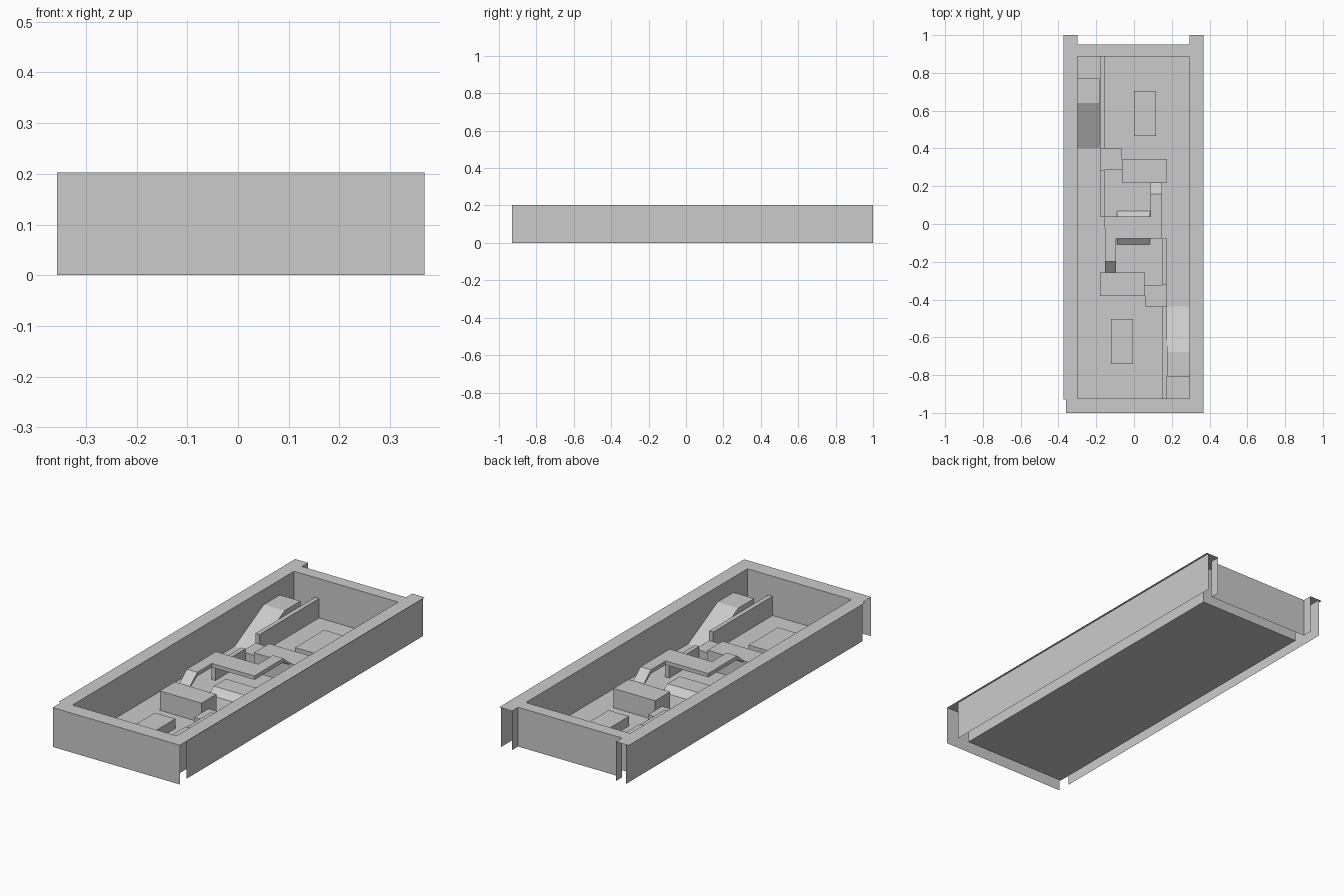
import bpy, bmesh
from mathutils import Matrix, Vector

old = bpy.data.objects.get("Cube")
if old:
    bpy.data.objects.remove(old, do_unlink=True)

grey = bpy.data.materials.new("plain grey")
grey.use_nodes = True
grey.diffuse_color = (0.6, 0.6, 0.6, 1)
bsdf = next(n for n in grey.node_tree.nodes if n.type == 'BSDF_PRINCIPLED')
bsdf.inputs["Base Color"].default_value = (0.6, 0.6, 0.6, 1)

# Half-turn about the middle of the arena floor
HALF_TURN = (Matrix.Translation((-0.003, -0.019, 0)) @ Matrix.Rotation(3.14159265, 4, 'Z')
             @ Matrix.Translation((0.003, 0.019, 0)))


def finish(name, bm):
    mesh = bpy.data.meshes.new(name)
    bm.to_mesh(mesh)
    bm.free()
    mesh.materials.append(grey)
    bpy.context.collection.objects.link(bpy.data.objects.new(name, mesh))


def panel(name, lo, hi, facing):
    """Flat rectangle between two corners that share one coordinate."""
    axis = next(i for i in range(3) if lo[i] == hi[i])
    a, b = [i for i in range(3) if i != axis]
    bm = bmesh.new()
    verts = []
    for s, t in ((0, 0), (1, 0), (1, 1), (0, 1)):
        p = list(lo)
        p[a] = (lo, hi)[s][a]
        p[b] = (lo, hi)[t][b]
        verts.append(bm.verts.new(p))
    face = bm.faces.new(verts)
    face.normal_update()
    if face.normal.dot(Vector(facing)) < 0:
        face.normal_flip()
    finish(name, bm)


def prism(name, x0, x1, profile):
    """Side profile in (y, z) extruded along x, built twice by the half-turn."""
    for side in ("north", "south"):
        bm = bmesh.new()
        face = bm.faces.new([bm.verts.new((x0, y, z)) for y, z in profile])
        ext = bmesh.ops.extrude_face_region(bm, geom=[face])["geom"]
        moved = [v for v in ext if isinstance(v, bmesh.types.BMVert)]
        bmesh.ops.translate(bm, verts=moved, vec=(x1 - x0, 0, 0))
        bmesh.ops.recalc_face_normals(bm, faces=bm.faces)
        # open underside where the part rests on the floor
        under = [f for f in bm.faces if all(v.co.z < 0.001 for v in f.verts)]
        bmesh.ops.delete(bm, geom=under, context='FACES_ONLY')
        if side == "south":
            bm.transform(HALF_TURN)
        finish(side + "_" + name, bm)


def block(name, x0, x1, y0, y1, top, base=0.0):
    prism(name, x0, x1, [(y0, base), (y1, base), (y1, top), (y0, top)])


# Shell dimensions
L, R = -0.30, 0.295           # inner side walls
F, B = -0.923, 0.886          # inner end walls
OL, OR = -0.357, 0.357        # outer side walls
H, LIP = 0.203, 0.182

# Floor and walls, left open underneath
panel("floor", (L, F, 0), (R, B, 0), (0, 0, 1))
panel("outer_wall_west", (OL, -0.93, 0), (OL, 1, H), (-1, 0, 0))
panel("outer_wall_east", (OR, -0.93, 0), (OR, 1, H), (1, 0, 0))
panel("outer_wall_front", (OL, -1, 0), (0.368, -1, LIP), (0, -1, 0))
panel("front_lip", (OL, -1, LIP), (0.368, -1, H), (0, -1, 0))
panel("outer_wall_back", (L, 0.95, 0), (R, 0.95, H), (0, 1, 0))
for x, s, side in ((L, 1, "west"), (R, -1, "east")):
    panel("inner_wall_" + side, (x, F, 0), (x, B, LIP), (s, 0, 0))
    panel("inner_lip_" + side, (x, F, LIP), (x, B, H), (s, 0, 0))
    panel("end_cheek_" + side, (x, 0.95, 0), (x, 1, H), (s, 0, 0))
for y, s, side in ((F, 1, "front"), (B, -1, "back")):
    panel("inner_wall_" + side, (L, y, 0), (R, y, LIP), (0, s, 0))
    panel("inner_lip_" + side, (L, y, LIP), (R, y, H), (0, s, 0))

# Flat rim over the walls
panel("rim_west", (-0.373, -0.93, H), (L, 1, H), (0, 0, 1))
panel("rim_east", (R, -1, H), (0.368, 1, H), (0, 0, 1))
panel("rim_front_corner", (-0.36, -1, H), (L, -0.93, H), (0, 0, 1))
panel("rim_front", (L, -1, H), (R, F, H), (0, 0, 1))
panel("rim_back", (L, B, H), (R, 0.95, H), (0, 0, 1))

# Ramp up to a corner platform
prism("ramp_platform", L, -0.182,
      [(0.40, 0), (0.77, 0), (0.77, 0.125), (0.64, 0.125)])

# Dividing walls
block("long_divider", -0.18, -0.157, 0.40, B, 0.10)
block("short_divider", -0.18, -0.157, 0.04, 0.285, 0.07)

# Two steps, then a low block in the open area
block("low_step", -0.18, -0.063, 0.285, 0.40, 0.05)
block("high_step", -0.063, 0.175, 0.22, 0.342, 0.10)
block("low_block", 0.0, 0.117, 0.465, 0.703, 0.05)

# S-shaped bridge: sloped ends, two arms, one middle deck
prism("bridge_slope", 0.088, 0.148,
      [(0.16, 0.15), (0.16, 0.13), (0.205, 0.10), (0.22, 0.10)])
block("bridge_arm", 0.088, 0.148, 0.04, 0.16, 0.15, 0.13)
block("bridge_deck", -0.155, 0.148, -0.019, 0.04, 0.15, 0.13)

# Small mound beneath the bridge
prism("mound", -0.09, 0.085, [(-0.019, 0), (0.07, 0), (0.03, 0.03), (-0.019, 0.03)])
